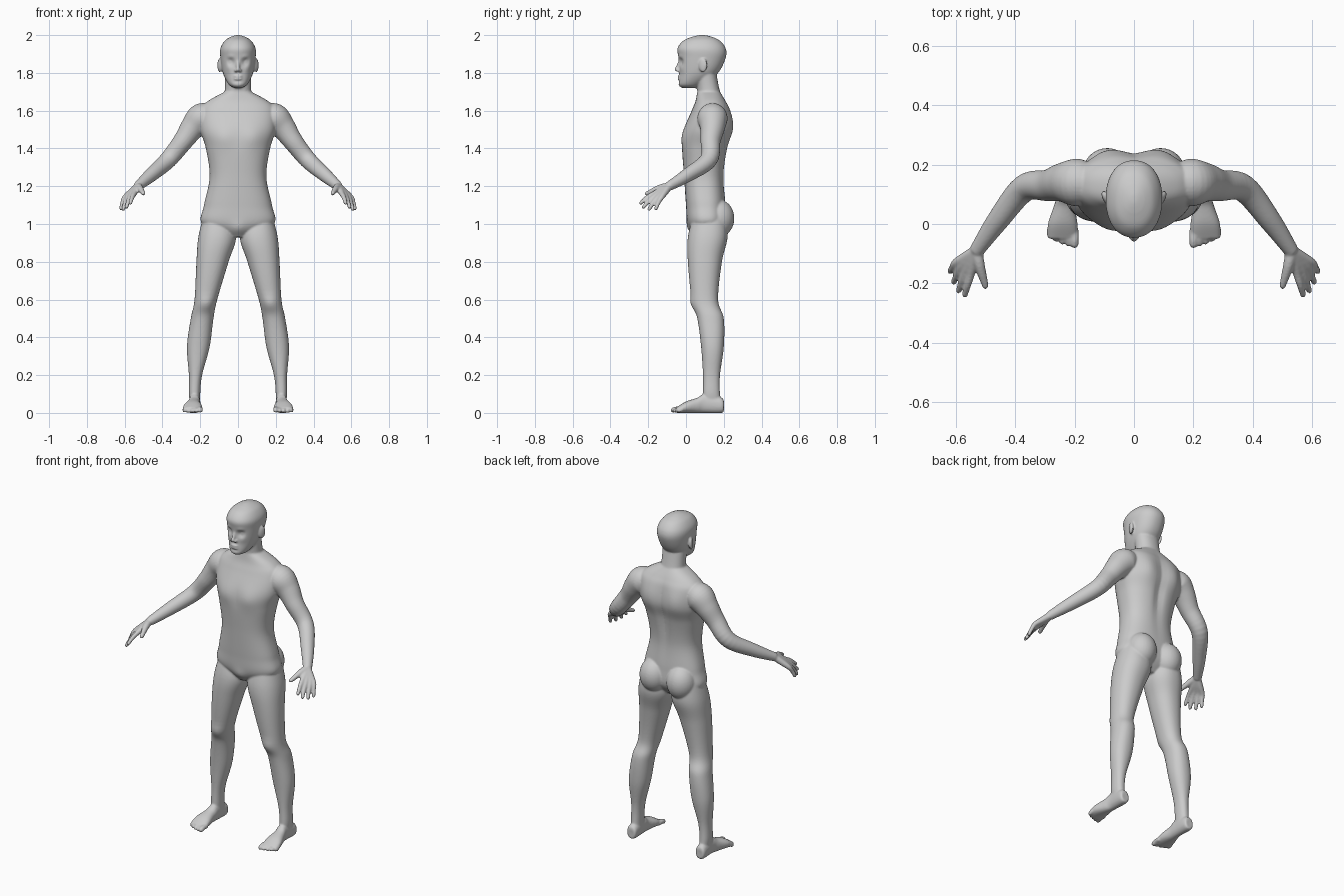
import bpy
import bmesh
from math import cos, sin, pi, tau, exp, copysign
from mathutils import Vector, Matrix

cube = bpy.data.objects.get("Cube")
if cube:
    bpy.data.objects.remove(cube, do_unlink=True)

bm = bmesh.new()


def spline(rows, steps=6):
    """Catmull-Rom interpolation through rows of numbers."""
    rows = [Vector(row) for row in rows]
    padded = [rows[0]] + rows + [rows[-1]]
    points = []
    for before, start, end, after in zip(padded, padded[1:], padded[2:], padded[3:]):
        leave, arrive = (end - before) / 2, (after - start) / 2
        for step in range(steps):
            t = step / steps
            ease = t * t * (3 - 2 * t)
            points.append(start.lerp(end, ease) + leave * t * (1 - t) ** 2 - arrive * t * t * (1 - t))
    return points + [rows[-1]]


def skin(rings):
    """Join rings of points into a closed shell and return its vertices."""
    loops = [[bm.verts.new(point) for point in ring] for ring in rings]
    for lower, upper in zip(loops, loops[1:]):
        for j in range(len(lower)):
            bm.faces.new((lower[j - 1], lower[j], upper[j], upper[j - 1]))
    bm.faces.new(loops[0])
    bm.faces.new(loops[-1])
    return [vert for loop in loops for vert in loop]


def rounded(angle, power):
    """Point on a unit superellipse."""
    return [copysign(abs(value) ** (2 / power), value) for value in (cos(angle), sin(angle))]


def loft(rows, along_y=False, power=2.2, sides=72):
    """Rows are: position on axis, low and high of width, low and high of depth."""
    rings = []
    for place, left, right, low, high in spline(rows, steps=8):
        ring = []
        for j in range(sides):
            across, deep = rounded(tau * j / sides, power)
            a = (left + right + (right - left) * across) / 2
            b = (low + high + (high - low) * deep) / 2
            ring.append((a, place, b) if along_y else (a, b, place))
        rings.append(ring)
    return skin(rings)


def column(rows, **options):
    """Symmetric loft; rows are: height, half width, front, back."""
    return loft([(z, -half, half, front, back) for z, half, front, back in rows], **options)


def tube(rows, sides=24):
    """Rows are: x, y, z, radius. Both ends are rounded."""
    path = [(point.xyz, point.w) for point in spline(rows)]
    tips = []
    for (end, radius), (inner, _) in ((path[0], path[1]), (path[-1], path[-2])):
        outward = (end - inner).normalized()
        tips.append((end + outward * radius * .8, radius / 2))
    path = [tips[0]] + path + [tips[1]]
    rings = []
    for i, (centre, radius) in enumerate(path):
        ahead, behind = path[min(i + 1, len(path) - 1)][0], path[max(i - 1, 0)][0]
        tangent = (ahead - behind).normalized()
        u = tangent.cross(Vector((0, 0, 1))).normalized()
        v = tangent.cross(u)
        angles = [tau * j / sides for j in range(sides)]
        rings.append([centre + radius * (u * cos(a) + v * sin(a)) for a in angles])
    skin(rings)


def ellipsoid(centre, radii, turn=0):
    place = Matrix.Translation(centre) @ Matrix.Rotation(turn, 4, "Z") @ Matrix.Diagonal((*radii, 1))
    bmesh.ops.create_uvsphere(bm, u_segments=32, v_segments=20, radius=1, matrix=place)


def bump(verts, centre, size, push, tall=1):
    """Soft swelling or hollow along y, the same on both sides."""
    x, y, z = centre
    for vert in verts:
        offset = Vector((abs(vert.co.x) - x, vert.co.y - y, (vert.co.z - z) / tall))
        vert.co.y += push * exp(-offset.length_squared / size ** 2)


# Left leg, from hip to ankle
leg = loft([(1.05, .04, .18, .04, .21), (.93, .01, .21, .01, .22), (.8, .05, .22, .01, .19),
            (.6, .11, .23, .03, .17), (.5, .13, .25, .06, .2), (.35, .15, .27, .08, .2),
            (.2, .19, .26, .09, .18), (.1, .2, .26, .09, .18), (.03, .2, .25, .09, .19)])
bump(leg, centre=(.17, .04, .58), size=.04, push=-.01)

# Left foot and toes
loft([(.2, .22, .24, .02, .04), (.19, .2, .26, 0, .08), (.1, .2, .26, 0, .1),
      (.06, .2, .27, 0, .08), (0, .19, .29, 0, .06), (-.05, .19, .29, 0, .03)], along_y=True)
for toe in range(5):
    x = .2 + .021 * toe
    tip = .002 * toe * toe - .07
    radius = .01 if toe else .014
    tube([(x, -.02, .02, radius), (x, tip + .02, .02, radius), (x, tip, radius, radius)])

# Left buttock
ellipsoid(centre=(.09, .17, 1.03), radii=(.084, .086, .1))

# Left arm, from shoulder to wrist
tube([(.13, .14, 1.57, .06), (.19, .14, 1.56, .08), (.24, .14, 1.51, .066), (.29, .13, 1.44, .053),
      (.37, .12, 1.34, .046), (.46, .01, 1.26, .037), (.53, -.09, 1.2, .025)], sides=32)

# Left hand: each finger runs from the wrist over its knuckle to the tip
wrist = Vector((.53, -.09, 1.2))
first_knuckle, last_knuckle = Vector((.55, -.17, 1.16)), Vector((.6, -.13, 1.14))
first_tip, last_tip = Vector((.57, -.24, 1.11)), Vector((.62, -.16, 1.08))
for finger in range(4):
    share = finger / 3
    knuckle = first_knuckle.lerp(last_knuckle, share)
    tip = first_tip.lerp(last_tip, share)
    tip += (tip - knuckle) * sin(pi * share) * .25
    middle = knuckle.lerp(tip, .5) + Vector((0, 0, .006))
    palm = wrist.lerp(knuckle, .5)
    tube([(*wrist, .02), (*palm, .018), (*knuckle, .014), (*middle, .012), (*tip, .01)])
tube([(*wrist, .02), (.52, -.14, 1.19, .018), (.5, -.21, 1.16, .011)])

# Left ear, eye and nostril
ellipsoid(centre=(.097, .09, 1.84), radii=(.01, .024, .037), turn=-.35)
ellipsoid(centre=(.037, -.006, 1.857), radii=(.016, .014, .012))
ellipsoid(centre=(.012, -.04, 1.812), radii=(.009, .011, .008))

# Mirror everything so far to the right side
half = bm.verts[:] + bm.edges[:] + bm.faces[:]
copied = bmesh.ops.duplicate(bm, geom=half)["geom"]
copied_verts = [item for item in copied if isinstance(item, bmesh.types.BMVert)]
bmesh.ops.scale(bm, vec=(-1, 1, 1), verts=copied_verts)

# Torso with chest, shoulder blades, spine groove and groin
torso = column([(1.7, .07, .06, .18), (1.65, .16, .05, .21), (1.6, .2, .03, .23),
                (1.5, .2, -.01, .24), (1.4, .17, -.02, .22), (1.25, .15, -.01, .2),
                (1.1, .18, 0, .21), (1, .19, .01, .21), (.93, .05, .05, .16)], power=2.4)
bump(torso, centre=(.08, -.02, 1.46), size=.06, push=-.01)
bump(torso, centre=(.09, .23, 1.53), size=.06, push=.016, tall=1.5)
bump(torso, centre=(0, .22, 1.4), size=.03, push=-.014, tall=6)
bump(torso, centre=(0, .02, .97), size=.04, push=-.012)

# Neck
column([(1.6, .09, .06, .21), (1.7, .07, .06, .18), (1.8, .07, .05, .16)])

# Head with eye sockets, brow, cheeks and chin crease
head = column([(1.72, .02, -.02, .06), (1.74, .05, -.04, .09), (1.8, .08, -.035, .17),
               (1.88, .093, -.04, .21), (1.93, .093, -.045, .21), (1.97, .07, -.015, .18),
               (1.99, .04, .03, .14), (2, .01, .07, .1)], sides=96)
bump(head, centre=(.037, -.03, 1.858), size=.02, push=.016)
bump(head, centre=(.04, -.03, 1.885), size=.02, push=-.005, tall=.5)
bump(head, centre=(.05, -.02, 1.825), size=.02, push=-.004)
bump(head, centre=(0, -.04, 1.755), size=.03, push=.005, tall=.3)

# Nose and lips
tube([(0, -.03, 1.87, .008), (0, -.04, 1.84, .009), (0, -.051, 1.817, .011)])
for height in (1.782, 1.768):
    ellipsoid(centre=(0, -.033, height), radii=(.024, .012, .007))

bmesh.ops.recalc_face_normals(bm, faces=bm.faces)
mesh = bpy.data.meshes.new("body")
bm.to_mesh(mesh)
bm.free()
body = bpy.data.objects.new("body", mesh)
bpy.context.collection.objects.link(body)

# Fuse the parts into one smooth skin
fuse = body.modifiers.new("fuse", "REMESH")
fuse.mode = "VOXEL"
fuse.voxel_size = .0052
fuse.use_smooth_shade = True
soften = body.modifiers.new("soften", "SMOOTH")
soften.factor = .5
soften.iterations = 5

grey = bpy.data.materials.new("plain grey")
grey.use_nodes = True
colour = (.6, .6, .6, 1)
grey.diffuse_color = colour
grey.node_tree.nodes["Principled BSDF"].inputs["Base Color"].default_value = colour
mesh.materials.append(grey)
